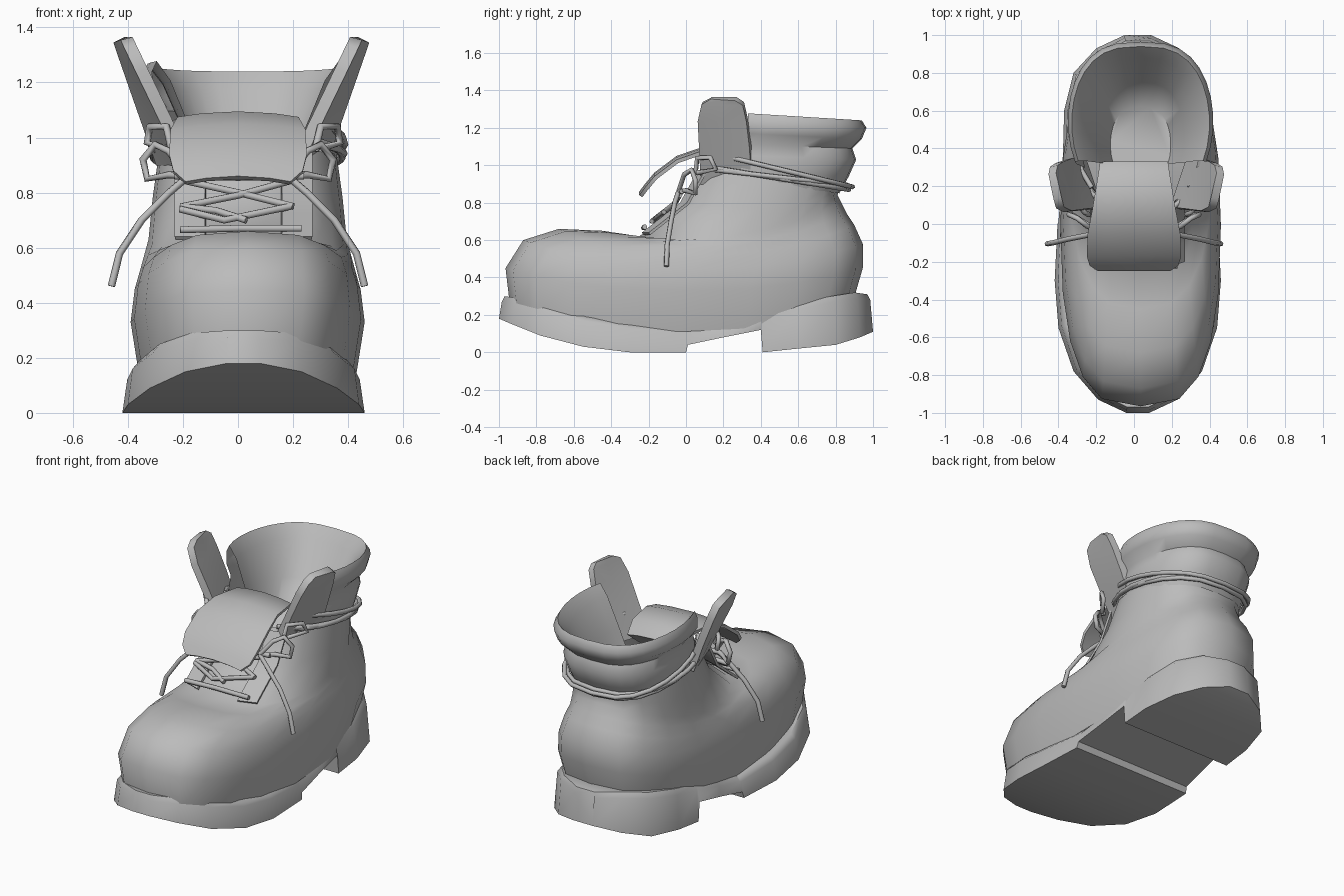
import bpy, bmesh
from math import sin, cos, pi, radians

if "Cube" in bpy.data.objects:
    bpy.data.objects.remove(bpy.data.objects["Cube"], do_unlink=True)

GREY = (0.5, 0.5, 0.5, 1)
leather = bpy.data.materials.new("plain_grey")
leather.use_nodes = True
leather.diffuse_color = GREY
for node in leather.node_tree.nodes:
    if node.type == 'BSDF_PRINCIPLED':
        node.inputs["Base Color"].default_value = GREY


def loft(name, rings, closed=True, caps=(), thick=0, sharp=45):
    """Skin a list of equal-length point rows."""
    bm = bmesh.new()
    rows = [[bm.verts.new(p) for p in r] for r in rings]
    n = len(rows[0])
    for a, b in zip(rows, rows[1:]):
        for i in range(n if closed else n - 1):
            j = (i + 1) % n
            bm.faces.new((a[i], a[j], b[j], b[i]))
    for c in caps:
        bm.faces.new(rows[c])
    bmesh.ops.recalc_face_normals(bm, faces=bm.faces[:])
    if thick:
        bmesh.ops.solidify(bm, geom=bm.faces[:], thickness=thick)
        bmesh.ops.recalc_face_normals(bm, faces=bm.faces[:])
    me = bpy.data.meshes.new(name)
    bm.to_mesh(me)
    bm.free()
    me.materials.append(leather)
    me.shade_smooth()
    me.set_sharp_from_angle(angle=radians(sharp))
    ob = bpy.data.objects.new(name, me)
    bpy.context.collection.objects.link(ob)


def ring(yf, zf, yb, zb, w, dip=0, e=0.7, gap=0, n=20, cx=0.035):
    """Outline from front to back; smaller e is squarer, gap (degrees) opens the front."""
    pts = []
    g = radians(gap)
    for i in range(n if gap == 0 else n + 1):
        a = g + (2 * pi - 2 * g) * i / n
        s, c = sin(a), cos(a)
        t = (1 - abs(c) ** (2 * e - 0.4) * (1 if c > 0 else -1)) / 2
        x = cx + w * abs(s) ** e * (1 if s > 0 else -1)
        pts.append((x, yf + (yb - yf) * t, zf + (zb - zf) * t - dip * s * s))
    return pts


def lace(name, pts, r=0.014):
    cu = bpy.data.curves.new(name, 'CURVE')
    cu.dimensions = '3D'
    cu.bevel_depth = r
    cu.bevel_resolution = 1
    cu.use_fill_caps = True
    sp = cu.splines.new('POLY')
    sp.points.add(len(pts) - 1)
    for p, co in zip(sp.points, pts):
        p.co = (*co, 1)
    cu.materials.append(leather)
    ob = bpy.data.objects.new(name, cu)
    bpy.context.collection.objects.link(ob)


# Sole with raised toe, arch and heel block: y, half width, bottom, top
stations = [(-1, .06, .18, .30), (-.93, .21, .15, .29), (-.78, .34, .09, .25),
            (-.55, .42, .03, .19), (-.3, .44, 0, .15), (0, .425, 0, .13),
            (.01, .42, .04, .13), (.2, .405, .08, .17), (.4, .395, .12, .22),
            (.41, .395, 0, .22), (.6, .39, .02, .26), (.8, .34, .04, .30),
            (.93, .22, .08, .32), (1, .07, .11, .31)]
sole = []
for y, w, zb, zt in stations:
    half = [(w, y, zb), (w * .96, y * .985, zt - .03), (w * .9, y * .97, zt)]
    sole.append([(.02 + x, v, z) for x, v, z in half]
                + [(.02 - x, v, z) for x, v, z in reversed(half)])
loft("sole", sole, caps=(0, -1), sharp=50)

# Domed toe box, instep and ankle
loft("upper", [ring(*r) for r in [
    (-.94, .24, .89, .26, .39, .14, .62),
    (-.965, .45, .945, .45, .425, .12, .62),
    (-.87, .60, .945, .58, .41, .14, .62),
    (-.68, .66, .90, .68, .39, .15, .64),
    (-.45, .65, .86, .74, .375, .12),
    (-.25, .62, .83, .80, .36, .08),
    (-.02, .80, .81, .84, .345, .04),
    (.08, .98, .82, .87, .325)]], sharp=60)

# Padded collar rolling over into a funnel lining
loft("collar", [ring(*r, gap=60) for r in [
    (.10, .94, .82, .85, .32),
    (.10, .98, .87, .94, .33),
    (.10, 1.06, .91, 1.03, .34),
    (.10, 1.12, .89, 1.09, .325),
    (.11, 1.18, .94, 1.14, .375),
    (.12, 1.25, .965, 1.20, .385),
    (.13, 1.29, .94, 1.24, .365),
    (.15, 1.22, .88, 1.17, .31),
    (.18, 1.05, .75, .98, .23),
    (.22, .90, .62, .84, .16)]], closed=False, caps=(-1,), sharp=60)

# Tongue rising from the throat and folding forward: y, z, half width
tongue = []
for y, z, w in [(-.15, .60, .15), (.02, .74, .16), (.18, .9, .17), (.33, 1.02, .18),
                (.26, 1.09, .19), (.08, 1.095, .22), (-.05, 1.05, .245),
                (-.17, .96, .25), (-.22, .90, .235), (-.25, .86, .19)]:
    tongue.append([(w * k, y, z - .02 * k * k) for k in (-1, -.6, 0, .6, 1)])
loft("tongue", tongue, closed=False, thick=.02)


def throat(z):
    """Front surface of the instep at a height."""
    return -.25 + (z - .62) * 1.28 if z < .8 else -.02 + (z - .8) * .555


for side, tag in ((1, "left"), (-1, "right")):
    # Upright flap leaning outward and turned to meet the collar
    flap = []
    for s, y0, y1 in [(-.2, .09, .36), (.3, .08, .35), (.7, .07, .33),
                      (.93, .09, .31), (1, .14, .27)]:
        flap.append([(.012 + side * (.215 + .18 * s + k * (.08 - .05 * s)),
                      y0 + (y1 - y0) * k, .99 + .375 * s) for k in (0, .5, 1)])
    loft(tag + "_flap", flap, closed=False, thick=.045, sharp=60)

    # Eyelet strip beside the throat
    strip = [[(.02 + side * .14, throat(z) - .012, z),
              (.02 + side * .25, throat(z) + .025, z)] for z in (.64, .72, .8, .9, .97)]
    loft(tag + "_eyelet_strip", strip, closed=False, thick=.015)

    # Bow loop and hanging end
    lace(tag + "_bow", [(side * x, y, z) for x, y, z in [
        (.18, -.04, .86), (.25, -.01, .95), (.30, .03, .975), (.345, .05, .92),
        (.33, .05, .85), (.25, .0, .865), (.18, -.04, .86)]])
    lace(tag + "_lace_end", [(side * x, y, z) for x, y, z in [
        (.18, -.04, .86), (.25, -.06, .80), (.35, -.08, .70), (.43, -.10, .58),
        (.46, -.105, .46)]])
    # Lace knot beside the collar
    lace(tag + "_knot", [(.02 + side * x, y, z) for x, y, z in [
        (.26, .05, .95), (.28, .06, 1.04), (.34, .13, 1.04), (.35, .16, .98),
        (.28, .06, .96)]])

# Laces crossing the throat
for i, path in enumerate([
        [(-.21, .665), (0, .67), (.23, .67)],
        [(-.21, .74), (-.05, .70), (.19, .75)],
        [(-.21, .75), (-.08, .735), (.03, .70)],
        [(-.18, .84), (0, .80), (.2, .75)],
        [(.18, .84), (0, .79), (-.2, .75)],
        [(-.23, .86), (0, .855), (.24, .86)]]):
    lace("cross_lace_%d" % (i + 1), [(x, throat(z) - .035, z) for x, z in path])

# Laces wrapped around the ankle
for i, (r, gap) in enumerate([((.10, 1.075, .89, .885, .352), 40),
                              ((.06, 1.0, .87, .87, .345), 22),
                              ((.07, .985, .86, .895, .35), 30)]):
    lace("ankle_lace_%d" % (i + 1), ring(*r, gap=gap, n=16))
